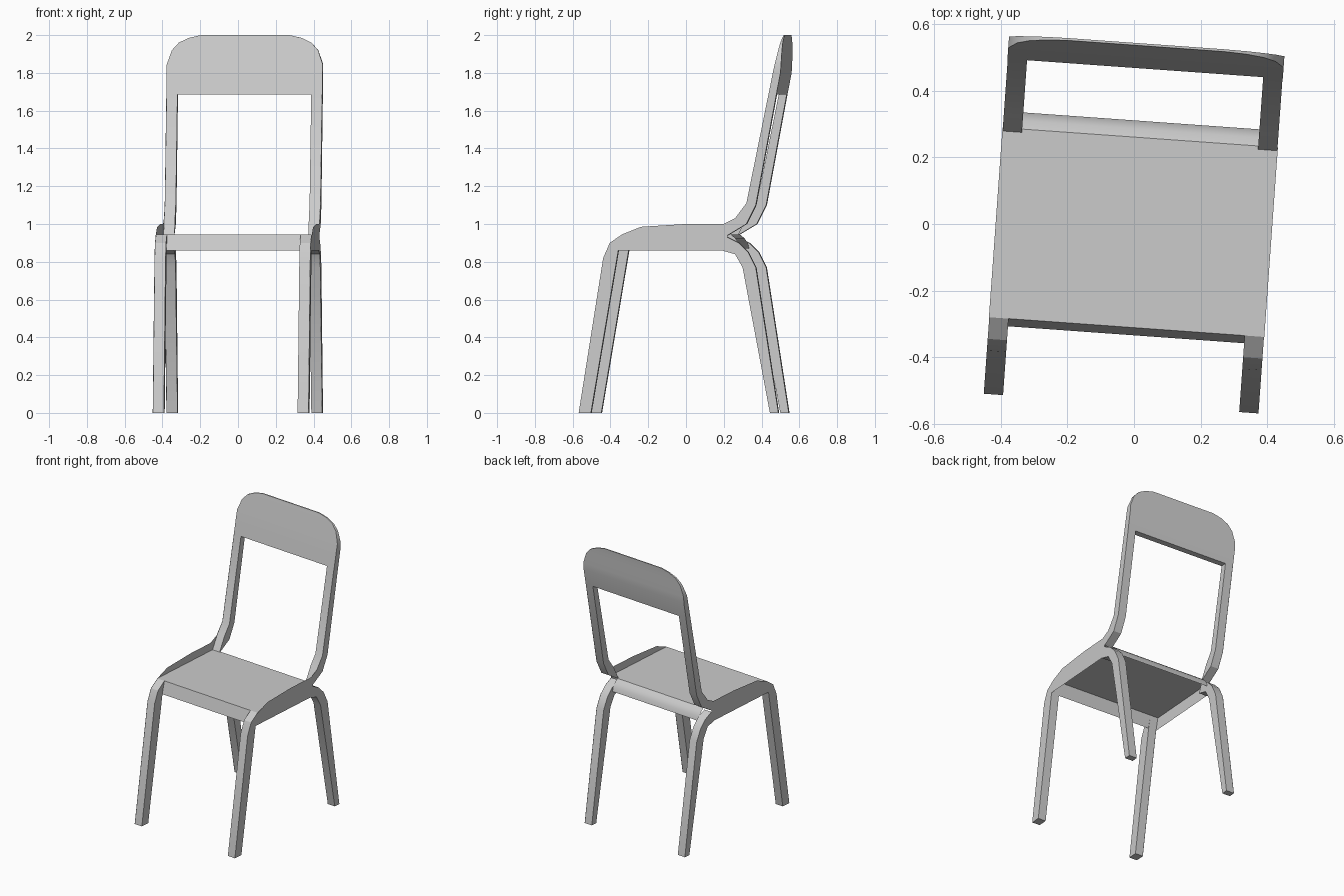
import bpy, bmesh, math

cube = bpy.data.objects.get("Cube")
if cube:
    bpy.data.objects.remove(cube)

TURN = math.radians(-4.1)
HALF = 0.414      # half width of the chair
INNER = 0.355     # inner side of legs and posts

grey = bpy.data.materials.new("light_grey")
grey.use_nodes = True
grey.diffuse_color = (0.6, 0.6, 0.6, 1)
grey.node_tree.nodes["Principled BSDF"].inputs["Base Color"].default_value = (0.6, 0.6, 0.6, 1)


def finish(name, bm, mirror=False, recalc=True):
    if recalc:
        bmesh.ops.recalc_face_normals(bm, faces=bm.faces[:])
    mesh = bpy.data.meshes.new(name)
    bm.to_mesh(mesh)
    bm.free()
    mesh.materials.append(grey)
    ob = bpy.data.objects.new(name, mesh)
    bpy.context.collection.objects.link(ob)
    ob.rotation_euler.z = TURN
    if mirror:
        ob.modifiers.new("mirror", 'MIRROR').use_axis[0] = True
    bpy.ops.object.select_all(action='DESELECT')
    ob.select_set(True)
    bpy.context.view_layer.objects.active = ob
    bpy.ops.object.shade_smooth_by_angle(angle=math.radians(25))
    return ob


def loft(bm, loops, caps=True, closed=True):
    """Join matching rows of points with quads."""
    rows = [[bm.verts.new(p) for p in loop] for loop in loops]
    n = len(rows[0])
    for a, b in zip(rows, rows[1:]):
        for i in range(n if closed else n - 1):
            j = (i + 1) % n
            bm.faces.new((a[i], a[j], b[j], b[i]))
    if caps:
        bm.faces.new(rows[0])
        bm.faces.new(rows[-1])


def bar(name, section):
    bm = bmesh.new()
    loft(bm, [[(x, y, z) for y, z in section] for x in (INNER, HALF - 0.001)])
    return finish(name, bm, mirror=True)


def sheet(name, path, half):
    bm = bmesh.new()
    loft(bm, [[(x, y, z) for y, z in path] for x in (half, -half)], caps=False, closed=False)
    return finish(name, bm, recalc=False)


# Shared side-profile curves (depth, height)
front_leg_front = [(-.54, 0), (-.41, .82), (-.375, .9), (-.31, .945)]
front_leg_rear = [(-.33, .86), (-.475, 0)]
back_leg_front = [(.475, 0), (.33, .77), (.29, .84), (.22, .86)]
back_leg_rear = [(.25, .93), (.31, .9), (.36, .85), (.4, .77), (.52, 0)]
post_rear = [(.509, 1.685), (.4, 1.1), (.35, 1.0), (.25, .94)]
post_top = (.467, 1.685)

# Legs and back posts
bar("front_legs", front_leg_front + front_leg_rear)
bar("back_legs", back_leg_front + back_leg_rear)
bar("back_posts", [(.25, .945), (.3, 1.04), (.35, 1.11), post_top] + post_rear)

# Thin side panels running from the legs up into the posts
outline = (front_leg_front + [(-.21, .985), (.03, 1.0), (.23, 1.0), (.29, 1.03), (.35, 1.11), post_top]
           + post_rear + back_leg_rear + back_leg_front[:1] + back_leg_front[1:] + front_leg_rear)
bm = bmesh.new()
face = bm.faces.new([bm.verts.new((HALF, y, z)) for y, z in outline])
face.normal_update()
if face.normal.x < 0:
    face.normal_flip()
finish("side_panels", bm, mirror=True, recalc=False)

# Seat sheet with its front and back aprons
sheet("seat", [(-.31, .945), (.26, .945)], HALF)
sheet("front_apron", [(-.333, .86), (-.31, .945)], INNER)
sheet("back_apron", [(.26, .945), (.285, .925), (.302, .9), (.31, .87)], INNER)

# Backrest: rows of (height, half width, front depth, rear depth)
rows = [(1.685, HALF, .467, .509), (1.8, HALF, .49, .531), (1.845, HALF, .5, .534),
        (1.92, .388, .517, .537), (1.96, .352, .526, .539),
        (1.985, .3, .532, .541), (2.0, .235, .535, .542)]
bm = bmesh.new()
loft(bm, [[(-w, f, z), (w, f, z), (w, r, z), (-w, r, z)] for z, w, f, r in rows])
finish("backrest", bm)
